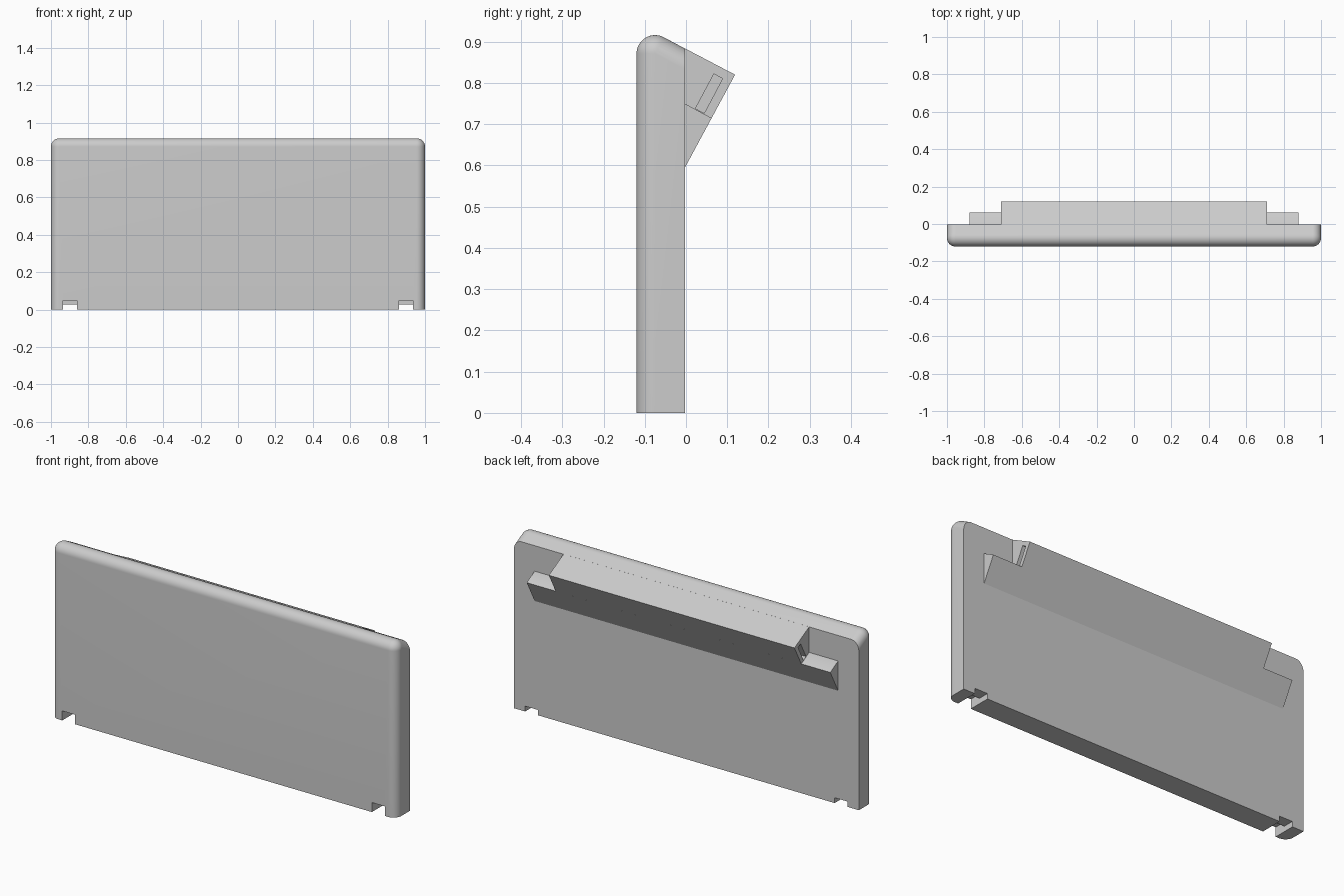
import bpy
import bmesh
import math
from mathutils import Matrix, Vector

cube = bpy.data.objects.get("Cube")
if cube:
    bpy.data.objects.remove(cube, do_unlink=True)

# Material
grey = bpy.data.materials.new("light_grey")
grey.use_nodes = True
colour = (0.6, 0.6, 0.6, 1)
grey.diffuse_color = colour
grey.node_tree.nodes["Principled BSDF"].inputs["Base Color"].default_value = colour

BACK = -0.003        # y of the flat back
R = 0.045            # edge rounding
TILT = math.radians(28)


def make_object(name, bm):
    bmesh.ops.recalc_face_normals(bm, faces=bm.faces[:])
    mesh = bpy.data.meshes.new(name)
    bm.to_mesh(mesh)
    bm.free()
    mesh.materials.append(grey)
    obj = bpy.data.objects.new(name, mesh)
    bpy.context.collection.objects.link(obj)
    return obj


def prism(name, x0, x1, profile):
    """Extrude a (y, z) profile along x."""
    bm = bmesh.new()
    face = bm.faces.new([bm.verts.new((x0, y, z)) for y, z in profile])
    ext = bmesh.ops.extrude_face_region(bm, geom=[face])
    verts = [v for v in ext["geom"] if isinstance(v, bmesh.types.BMVert)]
    bmesh.ops.translate(bm, verts=verts, vec=(x1 - x0, 0, 0))
    return make_object(name, bm)


def combine(target, other, operation):
    mod = target.modifiers.new(operation, "BOOLEAN")
    mod.operation = operation
    mod.solver = "EXACT"
    mod.object = other
    bpy.context.view_layer.objects.active = target
    bpy.ops.object.modifier_apply(modifier=mod.name)
    bpy.data.objects.remove(other, do_unlink=True)


# Panel: hull of spheres, cut flat at the back and the bottom
bm = bmesh.new()
front_top = Vector((0, R - 0.12, 0.871))
back_top = front_top + Vector((0, math.cos(TILT), -math.sin(TILT))) * 0.3
for side in (-1, 1):
    for p in (front_top, back_top, Vector((0, front_top.y, -0.2)),
              Vector((0, back_top.y, -0.2))):
        centre = Matrix.Translation((side * (1 - R), p.y, p.z))
        bmesh.ops.create_uvsphere(bm, u_segments=48, v_segments=24, radius=R, matrix=centre)
bmesh.ops.delete(bm, geom=bm.faces[:], context="FACES_ONLY")
bmesh.ops.delete(bm, geom=bm.edges[:], context="EDGES_FACES")
hull = bmesh.ops.convex_hull(bm, input=bm.verts[:])
inside = {g for g in hull["geom_interior"] + hull["geom_unused"]
          if isinstance(g, bmesh.types.BMVert)}
bmesh.ops.delete(bm, geom=list(inside), context="VERTS")
for point, normal in (((0, BACK, 0), (0, 1, 0)), ((0, 0, 0), (0, 0, -1))):
    cut = bmesh.ops.bisect_plane(bm, geom=bm.verts[:] + bm.edges[:] + bm.faces[:],
                                 plane_co=point, plane_no=normal, clear_outer=True)
    rim = [g for g in cut["geom_cut"] if isinstance(g, bmesh.types.BMEdge)]
    bmesh.ops.holes_fill(bm, edges=rim, sides=0)
bmesh.ops.dissolve_limit(bm, angle_limit=math.radians(1), verts=bm.verts[:], edges=bm.edges[:])
panel = make_object("panel", bm)

# Wedge on the back, with a lower shelf at each end
inner = BACK - 0.03
ledge = prism("rear_wedge", -0.712, 0.712,
              [(BACK, 0.884), (0.119, 0.82), (BACK, 0.594), (inner, 0.594), (inner, 0.88)])
shelf = prism("wedge_shelf", -0.88, 0.88,
              [(BACK, 0.75), (0.0622, 0.7147), (BACK, 0.594), (inner, 0.594), (inner, 0.75)])
combine(ledge, shelf, "UNION")
combine(panel, ledge, "UNION")

# Slots in the wedge ends and stepped notches in the bottom edge
along = Vector((math.sin(TILT), math.cos(TILT)))
across = Vector((math.cos(TILT), -math.sin(TILT)))
start = Vector((0.023, 0.738))
slot = [start, start + across * 0.024, start + across * 0.024 + along * 0.095,
        start + along * 0.095]
notch = [(-0.2, -0.1), (0.1, -0.1), (0.1, 0.028), (-0.06, 0.028), (-0.06, 0.05), (-0.2, 0.05)]
for side in (-1, 1):
    a, b = sorted((side * 0.68, side * 0.73))
    combine(panel, prism("slot_cutter", a, b, slot), "DIFFERENCE")
    a, b = sorted((side * 0.86, side * 0.935))
    combine(panel, prism("notch_cutter", a, b, notch), "DIFFERENCE")

# Smooth shading with sharp edges kept
bpy.ops.object.select_all(action="DESELECT")
panel.select_set(True)
bpy.context.view_layer.objects.active = panel
bpy.ops.object.shade_smooth_by_angle(angle=math.radians(30))
